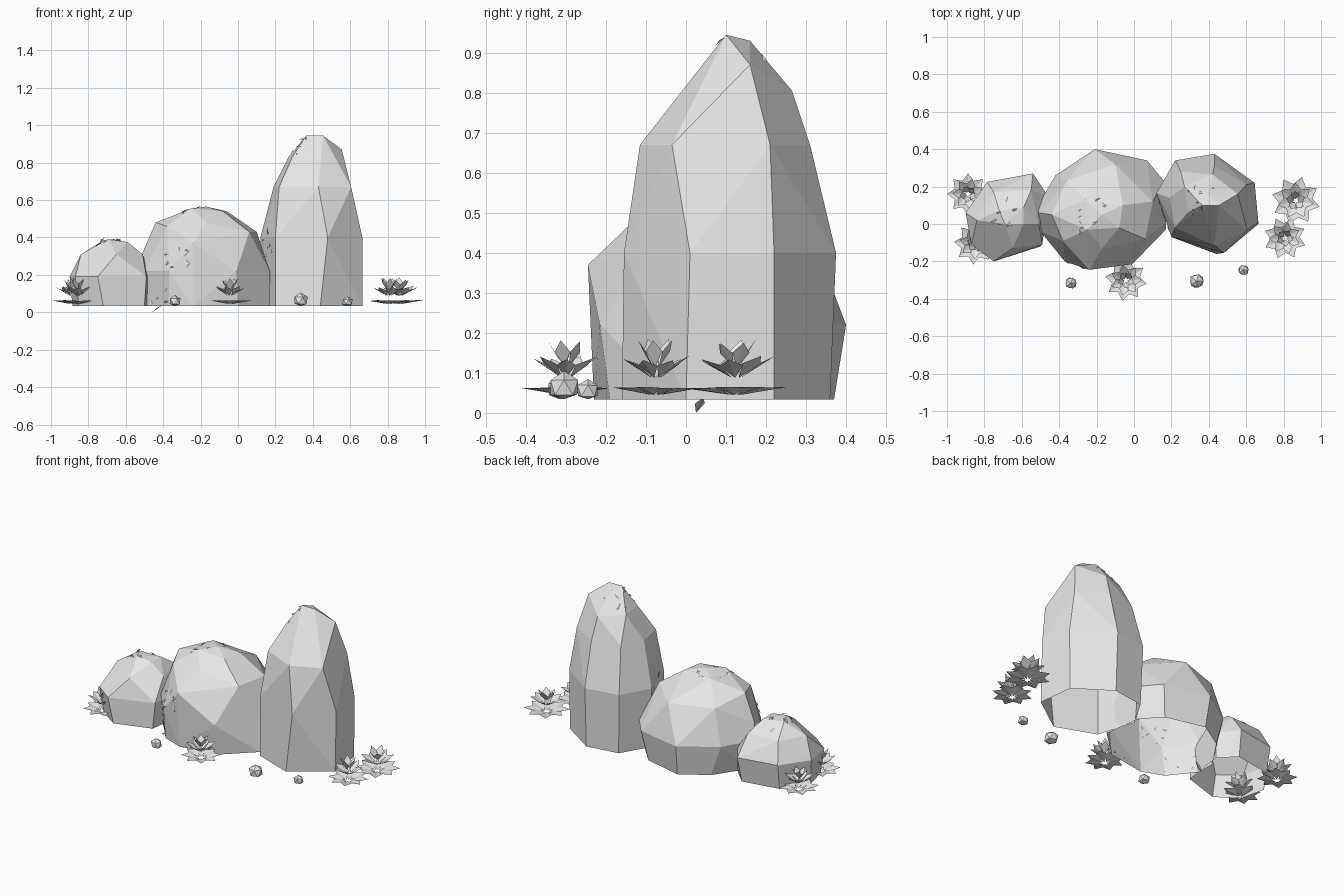
import bpy, bmesh, random
from math import sin, cos, tau
from mathutils import Vector
from mathutils.bvhtree import BVHTree

random.seed(4)
GROUND = 0.034

cube = bpy.data.objects.get("Cube")
if cube:
    bpy.data.objects.remove(cube, do_unlink=True)

stone = bpy.data.materials.new("pale_grey")
stone.use_nodes = True
stone.diffuse_color = (0.8, 0.8, 0.8, 1)
stone.node_tree.nodes["Principled BSDF"].inputs["Base Color"].default_value = stone.diffuse_color


def finish(name, bm):
    """Turn a bmesh into a flat-shaded object."""
    mesh = bpy.data.meshes.new(name)
    bm.to_mesh(mesh)
    bm.free()
    mesh.materials.append(stone)
    obj = bpy.data.objects.new(name, mesh)
    bpy.context.collection.objects.link(obj)
    return obj


def leaf(bm, root, along, side, lift, width):
    """Pointed blade with a folded middle."""
    mid = root + along * 0.55
    a, m, t = (bm.verts.new(p) for p in (root, mid, root + along))
    l = bm.verts.new(mid + side * width + lift)
    r = bm.verts.new(mid - side * width + lift)
    for tri in ((a, m, l), (m, t, l), (a, r, m), (m, r, t)):
        bm.faces.new(tri)


def rock(name, rings, crown):
    """Faceted boulder: hull of stacked outlines, open underneath."""
    bm = bmesh.new()
    for z, outline in rings:
        for x, y in outline:
            bm.verts.new((x, y, z))
    for p in crown:
        bm.verts.new(p)
    hull = bmesh.ops.convex_hull(bm, input=bm.verts)
    loose = [v for v in hull["geom_interior"] if isinstance(v, bmesh.types.BMVert)]
    bmesh.ops.delete(bm, geom=loose, context="VERTS")
    bmesh.ops.dissolve_limit(bm, angle_limit=0.09, verts=bm.verts, edges=bm.edges)
    bmesh.ops.recalc_face_normals(bm, faces=bm.faces)
    under = [f for f in bm.faces if f.normal.z < -0.9]
    bmesh.ops.delete(bm, geom=under, context="FACES")
    tree = BVHTree.FromBMesh(bm)
    finish(name, bm)
    return tree


def flakes(name, tree, start, aim, spread, count):
    """Thin slivers lying on a rock, scattered round a spot."""
    bm = bmesh.new()
    for _ in range(count):
        offset = Vector([random.uniform(-spread, spread) for _ in range(3)])
        hit, normal, _, _ = tree.ray_cast(Vector(start) + offset, Vector(aim))
        if hit is None:
            continue
        along = normal.orthogonal().normalized()
        side = normal.cross(along)
        turn = random.uniform(0, tau)
        along, side = along * cos(turn) + side * sin(turn), side * cos(turn) - along * sin(turn)
        size = random.uniform(0.03, 0.06)
        leaf(bm, hit - normal * 0.004, along * size + normal * 0.008, side, normal * 0.004, size * 0.2)
    finish(name, bm)


# Tall standing stone
tall = rock("tall_rock", [
    (GROUND, [(.2, -.07), (.44, -.16), (.665, 0), (.64, .22), (.43, .36), (.23, .33), (.13, .16)]),
    (.4, [(.2, -.07), (.48, -.155), (.665, .01), (.645, .22), (.43, .375), (.22, .34), (.12, .165)]),
    (.67, [(.22, -.02), (.43, -.115), (.605, -.035), (.6, .21), (.43, .31), (.25, .28), (.19, .14)]),
], [(.555, .16, .87), (.42, .265, .805), (.27, .2, .83), (.29, .06, .83),
    (.455, .1, .945), (.365, .1, .945), (.4, .16, .93)])

# Wide middle boulder
middle = rock("middle_rock", [
    (GROUND, [(-.49, .08), (-.36, .27), (-.2, .37), (.04, .31), (.14, .2), (.17, -.03),
              (0, -.19), (-.24, -.23), (-.37, -.18), (-.49, -.03)]),
    (.22, [(-.52, .09), (-.42, .26), (-.21, .4), (.07, .34), (.16, .23), (.17, 0),
           (-.01, -.215), (-.37, -.2), (-.5, -.04)]),
], [(-.24, -.245, .37), (-.51, .06, .32), (-.44, .05, .48), (-.36, .23, .43), (-.1, .32, .43),
    (.1, .12, .43), (.06, -.08, .43), (-.17, -.13, .48), (-.38, -.09, .46),
    (-.26, .13, .55), (-.06, .1, .54), (-.08, -.02, .54), (-.25, -.03, .555), (-.17, .05, .565)])

# Small end boulder
small = rock("small_rock", [
    (GROUND, [(-.885, .05), (-.78, .2), (-.55, .24), (-.46, .15), (-.5, -.12), (-.72, -.19), (-.85, -.1)]),
    (.19, [(-.9, .06), (-.785, .225), (-.54, .27), (-.46, .15), (-.49, -.11), (-.75, -.2), (-.87, -.11)]),
    (.31, [(-.84, .02), (-.75, .17), (-.55, .18), (-.51, 0), (-.65, -.13)]),
], [(-.72, .07, .385), (-.59, .09, .375), (-.59, 0, .375), (-.69, 0, .39)])

# Flaking patches on the stones
DOWN, BACK, EAST = (0, 0, -1), (0, 1, 0), (1, 0, 0)
flakes("tall_rock_flakes", tall, (.36, .14, 2), DOWN, 0.09, 9)
flakes("tall_rock_side_flakes", tall, (-1, .04, .4), EAST, 0.09, 6)
flakes("middle_rock_flakes", middle, (-.22, .06, 2), DOWN, 0.09, 10)
flakes("middle_rock_front_flakes", middle, (-.3, -1, .27), BACK, 0.06, 8)
flakes("middle_rock_side_flakes", middle, (-.42, -1, .12), BACK, 0.06, 5)
flakes("small_rock_flakes", small, (-.68, .05, 2), DOWN, 0.07, 8)

# Sliver poking out beneath the middle boulder
bm = bmesh.new()
leaf(bm, Vector((-.4, .045, .04)), Vector((-.06, -.02, -.04)), Vector((0, 1, 0)), Vector((0, 0, .005)), .012)
finish("buried_sliver", bm)

# Pebbles
for i, (x, y, r) in enumerate([(-.337, -.315, .034), (.335, -.305, .041), (.585, -.245, .03)]):
    bm = bmesh.new()
    bmesh.ops.create_icosphere(bm, subdivisions=1, radius=r)
    for v in bm.verts:
        v.co *= random.uniform(0.9, 1.08)
        v.co += Vector((x, y, GROUND + r * 0.72))
        v.co.z = max(v.co.z, GROUND)
    finish(f"pebble_{i + 1}", bm)

# Rosette plants: flat lower leaves, open cup, upright heart
# Whorl: leaf count, inner radius, inner height, reach, rise, half width, edge lift
WHORLS = [(8, .012, .045, .105, .018, .034, .008),
          (7, .012, .088, .075, .05, .026, .006),
          (5, .008, .115, .038, .065, .021, .002)]


def plant(name, x, y, scale, phase):
    bm = bmesh.new()
    for k, (count, r0, z0, reach, rise, width, lift) in enumerate(WHORLS):
        for i in range(count):
            a = tau * i / count + phase + k * 0.4
            out, side = Vector((cos(a), sin(a), 0)), Vector((-sin(a), cos(a), 0))
            root = Vector((x, y, z0)) + out * r0
            along = out * reach * scale + Vector((0, 0, rise * random.uniform(0.85, 1.1)))
            leaf(bm, root, along, side, Vector((0, 0, lift)), width * scale)
    finish(name, bm)


for i, (x, y, s) in enumerate([(-.887, .16, .95), (-.85, -.105, .95), (-.043, -.3, .95),
                               (.865, .125, 1.13), (.807, -.075, .98)]):
    plant(f"rosette_plant_{i + 1}", x, y, s, i * 0.7)
